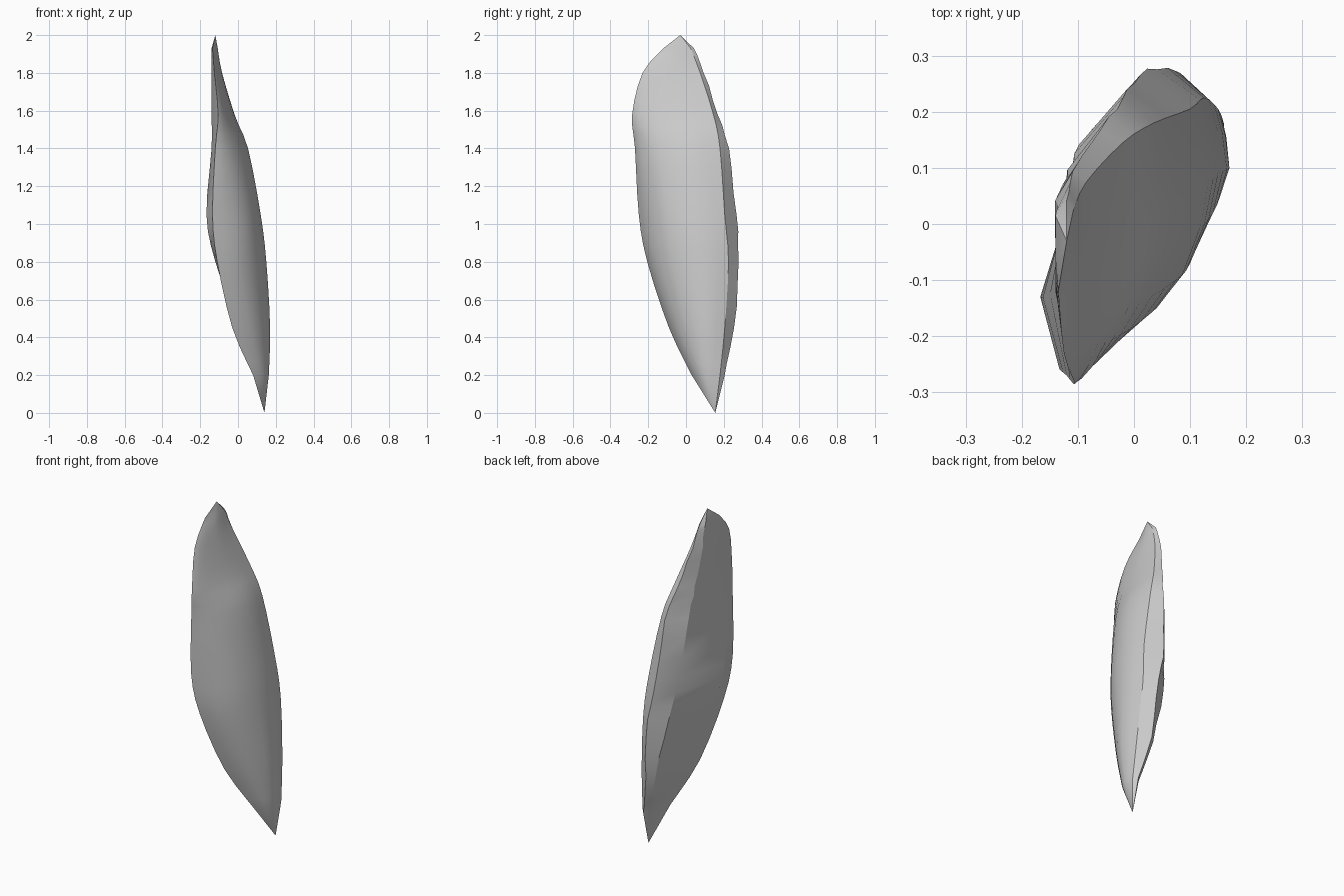
import bpy, bmesh, random
from mathutils import Vector

if "Cube" in bpy.data.objects:
    bpy.data.objects.remove(bpy.data.objects["Cube"])

random.seed(4)

# Cross-sections: height, then (x, y) pairs running from the front edge over the
# bulging right face, round the back edge and back along the flatter left face
SECTIONS = [
    (0.20, .08, .03, .12, .05, .15, .08, .163, .12, .16, .18, .14, .205, .11, .17, .085, .09),
    (0.45, -.03, -.09, .06, -.06, .125, .0, .17, .10, .15, .205, .09, .255, .05, .22, .0, .03),
    (0.80, -.11, -.205, .0, -.17, .10, -.07, .15, .09, .125, .225, .06, .28, -.03, .21, -.12, -.08),
    (1.05, -.135, -.25, -.02, -.20, .075, -.10, .12, .07, .10, .205, .01, .265, -.075, .17, -.167, -.13),
    (1.40, -.12, -.27, -.06, -.24, .01, -.14, .053, .02, .035, .18, -.02, .225, -.105, .125, -.14, -.12),
    (1.58, -.105, -.285, -.08, -.25, -.045, -.15, -.02, .0, -.02, .145, -.06, .17, -.12, .085, -.14, -.12),
    (1.80, -.125, -.23, -.11, -.19, -.095, -.11, -.085, -.03, -.085, .075, -.11, .095, -.137, .04, -.14, -.10),
    (1.93, -.135, -.12, -.13, -.10, -.12, -.07, -.108, -.03, -.108, .025, -.12, .042, -.14, .015, -.14, -.06),
]
BOTTOM, TOP = Vector((.14, .155, 0)), Vector((-.12, -.03, 2))
STEPS = 3


def spline(p, q, r, s, t):
    return 0.5 * (2 * q + (r - p) * t + (2 * p - 5 * q + 4 * r - s) * t * t
                  + (3 * q - p - 3 * r + s) * t ** 3)


def smooth_path(pts, steps):
    """Curve through the points, keeping both ends."""
    ext = [pts[0]] + pts + [pts[-1]]
    out = [spline(*ext[i:i + 4], k / steps)
           for i in range(len(pts) - 1) for k in range(steps)]
    return out + [pts[-1]]


# Refine each section: curved right face, straight left and back facets
rings = []
for sec in SECTIONS:
    p = [Vector((sec[i], sec[i + 1], sec[0])) for i in range(1, 17, 2)]
    rings.append(smooth_path(p[:5], 2) + p[5:])
columns = [smooth_path(list(c), STEPS) for c in zip(*rings)]

# Slightly chipped back edge
n = len(columns)
for i in (n - 3, n - 2):
    for v in columns[i][1:-1]:
        v.x += random.uniform(-.004, .004)
        v.y += random.uniform(-.004, .004)

# Stone shard: skin the columns and close to the two tips
bm = bmesh.new()
cols = [[bm.verts.new(v) for v in c] for c in columns]
low, high = bm.verts.new(BOTTOM), bm.verts.new(TOP)
for i in range(n):
    a, b = cols[i], cols[(i + 1) % n]
    for k in range(len(a) - 1):
        bm.faces.new((a[k], b[k], b[k + 1], a[k + 1]))
    bm.faces.new((low, b[0], a[0]))
    bm.faces.new((a[-1], b[-1], high))
bmesh.ops.recalc_face_normals(bm, faces=bm.faces)

mesh = bpy.data.meshes.new("stone_shard")
bm.to_mesh(mesh)
bm.free()
shard = bpy.data.objects.new("stone_shard", mesh)
bpy.context.collection.objects.link(shard)
bpy.context.view_layer.objects.active = shard
shard.select_set(True)
bpy.ops.object.shade_smooth_by_angle(angle=0.45)
